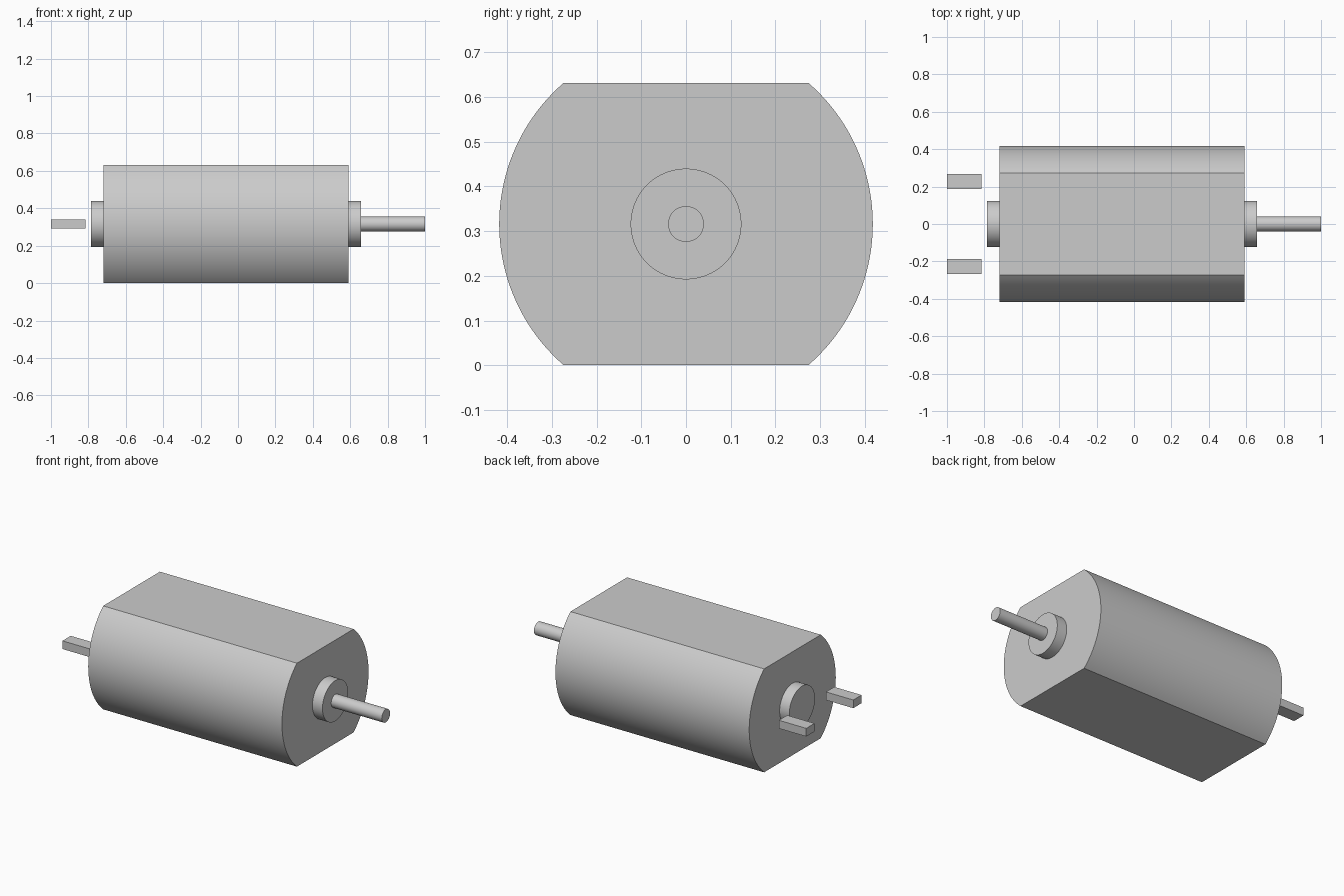
import bpy
import bmesh
import math
from mathutils import Vector

cube = bpy.data.objects.get("Cube")
if cube:
    bpy.data.objects.remove(cube, do_unlink=True)

AXIS_Z = 0.316      # height of the motor axis, half the body height
BODY_R = 0.418
EMBED = 0.01        # overlap where parts meet

metal = bpy.data.materials.new("light_grey_metal")
metal.use_nodes = True
grey = (0.6, 0.6, 0.6, 1.0)
metal.diffuse_color = grey
metal.node_tree.nodes["Principled BSDF"].inputs["Base Color"].default_value = grey


def extrude_x(name, profile, x0, x1, smooth=True):
    """Extrude a closed (y, z) profile around the motor axis from x0 to x1."""
    bm = bmesh.new()
    base = bm.faces.new([bm.verts.new((x0, y, AXIS_Z + z)) for y, z in profile])
    cap = bmesh.ops.extrude_face_region(bm, geom=[base], use_keep_orig=True)
    moved = [v for v in cap["geom"] if isinstance(v, bmesh.types.BMVert)]
    bmesh.ops.translate(bm, vec=Vector((x1 - x0, 0, 0)), verts=moved)
    bmesh.ops.recalc_face_normals(bm, faces=bm.faces)
    mesh = bpy.data.meshes.new(name)
    bm.to_mesh(mesh)
    bm.free()
    mesh.materials.append(metal)
    obj = bpy.data.objects.new(name, mesh)
    bpy.context.collection.objects.link(obj)
    if smooth:
        bpy.ops.object.select_all(action="DESELECT")
        obj.select_set(True)
        bpy.context.view_layer.objects.active = obj
        bpy.ops.object.shade_smooth_by_angle(angle=math.radians(30))
    return obj


def arc(radius, start, end, steps):
    angles = [start + (end - start) * i / steps for i in range(steps + 1)]
    return [(radius * math.cos(a), radius * math.sin(a)) for a in angles]


def circle(radius, steps=64):
    return arc(radius, 0, math.tau, steps)[:-1]


# Motor can: round sides with flat top and bottom
half = math.asin(AXIS_Z / BODY_R)
can = arc(BODY_R, -half, half, 40) + arc(BODY_R, math.pi - half, math.pi + half, 40)
extrude_x("motor_can", can, -0.72, 0.59)

# Bearing bosses at both ends and the output shaft
extrude_x("rear_bearing_boss", circle(0.124), -0.785, -0.72 + EMBED)
extrude_x("front_bearing_boss", circle(0.124), 0.59 - EMBED, 0.658)
extrude_x("output_shaft", circle(0.04, 48), 0.658 - EMBED, 1.0)

# Pair of flat terminals standing off the rear end
for side, y in (("left", -0.227), ("right", 0.227)):
    w, h = 0.04, 0.025
    tab = [(y - w, -h), (y + w, -h), (y + w, h), (y - w, h)]
    extrude_x(side + "_terminal", tab, -1.0, -0.815, smooth=False)
